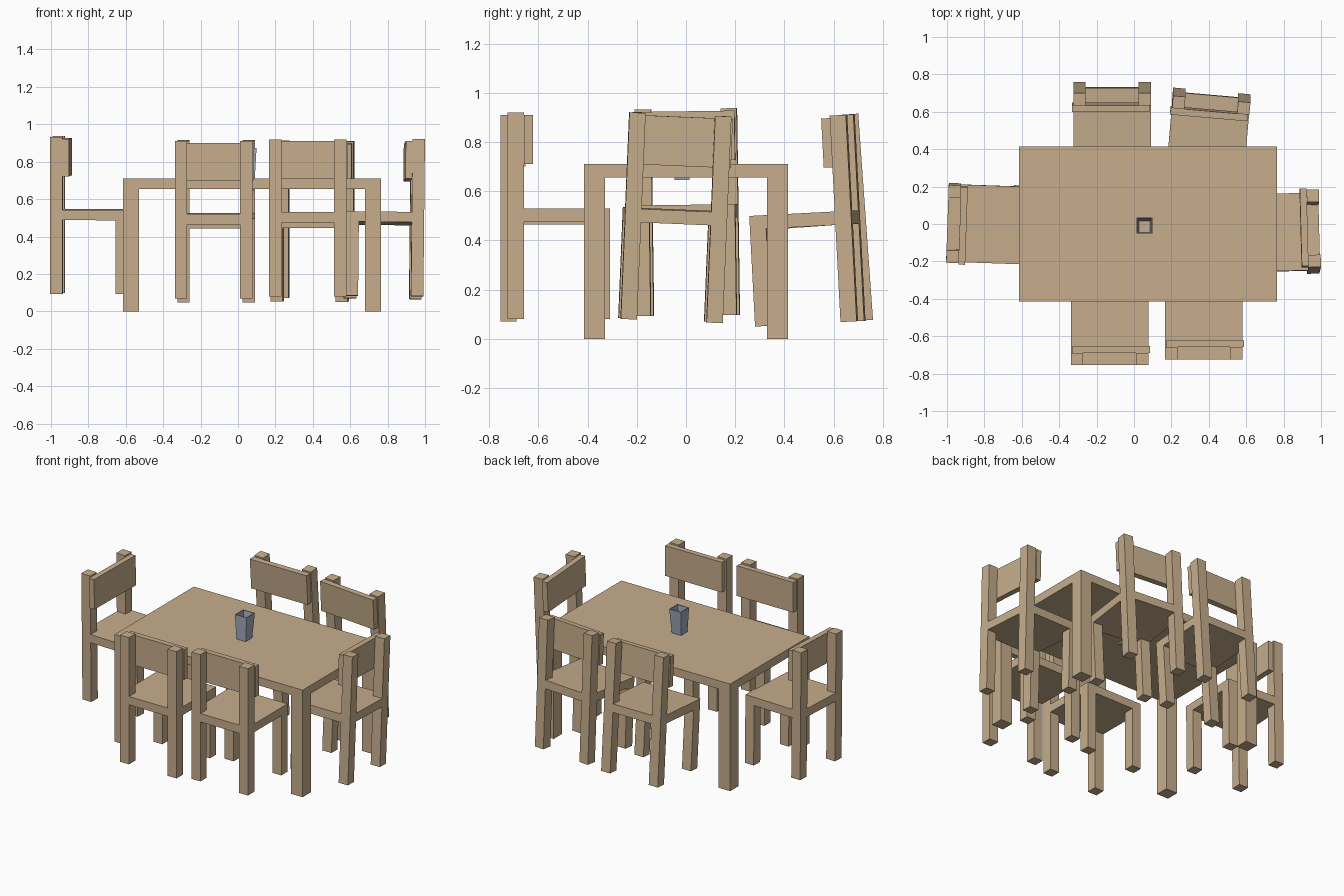
import bpy, bmesh
from math import radians
from mathutils import Matrix, Euler

if "Cube" in bpy.data.objects:
    bpy.data.objects.remove(bpy.data.objects["Cube"])


def material(name, rgb):
    m = bpy.data.materials.new(name)
    m.diffuse_color = (*rgb, 1)
    m.use_nodes = True
    m.node_tree.nodes["Principled BSDF"].inputs["Base Color"].default_value = m.diffuse_color
    return m


wood = material("light wood", (0.57, 0.42, 0.265))
grey = material("blue grey", (0.36, 0.41, 0.48))


def finish(bm, name, mat, matrix=Matrix()):
    bmesh.ops.recalc_face_normals(bm, faces=bm.faces)
    me = bpy.data.meshes.new(name)
    bm.to_mesh(me)
    bm.free()
    me.materials.append(mat)
    ob = bpy.data.objects.new(name, me)
    ob.matrix_world = matrix
    bpy.context.collection.objects.link(ob)


def box(name, lo, hi, matrix=Matrix()):
    """Box between two opposite corners."""
    bm = bmesh.new()
    bmesh.ops.create_cube(bm, size=1)
    for v in bm.verts:
        v.co = [(a + b) / 2 + c * (b - a) for a, b, c in zip(lo, hi, v.co)]
    finish(bm, name, wood, matrix)


# Table: top slab and four corner legs
X0, X1, Y, T = -0.615, 0.765, 0.415, 0.085
box("table_top", (X0, -Y, 0.655), (X1, Y, 0.71))
for x in (X0, X1 - T):
    for y in (-Y, Y - T):
        box("table_leg", (x, y, 0), (x + T, y + T, 0.655))


# Chair: front is local +y, base at local z = 0
def chair(label, loc, yaw, tilt_x=0, tilt_y=0):
    m = (Matrix.Translation(loc)
         @ Euler((radians(tilt_x), radians(tilt_y), 0)).to_matrix().to_4x4()
         @ Matrix.Rotation(radians(yaw), 4, 'Z'))
    h, t = 0.2075, 0.066
    box(label + "_seat", (-h, -h, 0.395), (h, h, 0.45), m)
    for x in (-h, h - t):
        box(label + "_back_post", (x, -h, 0), (x + t, -h + t, 0.84), m)
        box(label + "_front_leg", (x, h - t, 0), (x + t, h, 0.395), m)
    # back panel sits slightly off centre
    box(label + "_back_panel", (-h + 0.008, -h + t, 0.63),
        (h + 0.008, -h + t + 0.036, 0.83), m)


chair("front_left_chair", (-0.13, -0.547, 0.07), 0)
chair("front_right_chair", (0.373, -0.517, 0.08), 0)
chair("back_left_chair", (-0.117, 0.553, 0.063), 180, 4.1)
chair("back_right_chair", (0.398, 0.505, 0.062), 175, 3)
chair("left_chair", (-0.79, 0.005, 0.095), -92, 0.8)
chair("right_chair", (0.778, -0.063, 0.075), 91.5, -2.4, 0.6)

# Cup: four-sided, tapered and hollow, base sunk into the table top
bm = bmesh.new()
rings = []
for half, z, cy in ((0.030, 0.645, -0.016), (0.043, 0.872, -0.008),
                    (0.038, 0.872, -0.008), (0.026, 0.652, -0.016)):
    rings.append([bm.verts.new((0.056 + sx * half, cy + sy * half, z))
                  for sx, sy in ((-1, -1), (1, -1), (1, 1), (-1, 1))])
for a, b in zip(rings, rings[1:]):
    for i in range(4):
        j = (i + 1) % 4
        bm.faces.new((a[i], a[j], b[j], b[i]))
bm.faces.new(rings[0][::-1])
bm.faces.new(rings[-1])
finish(bm, "cup", grey)
